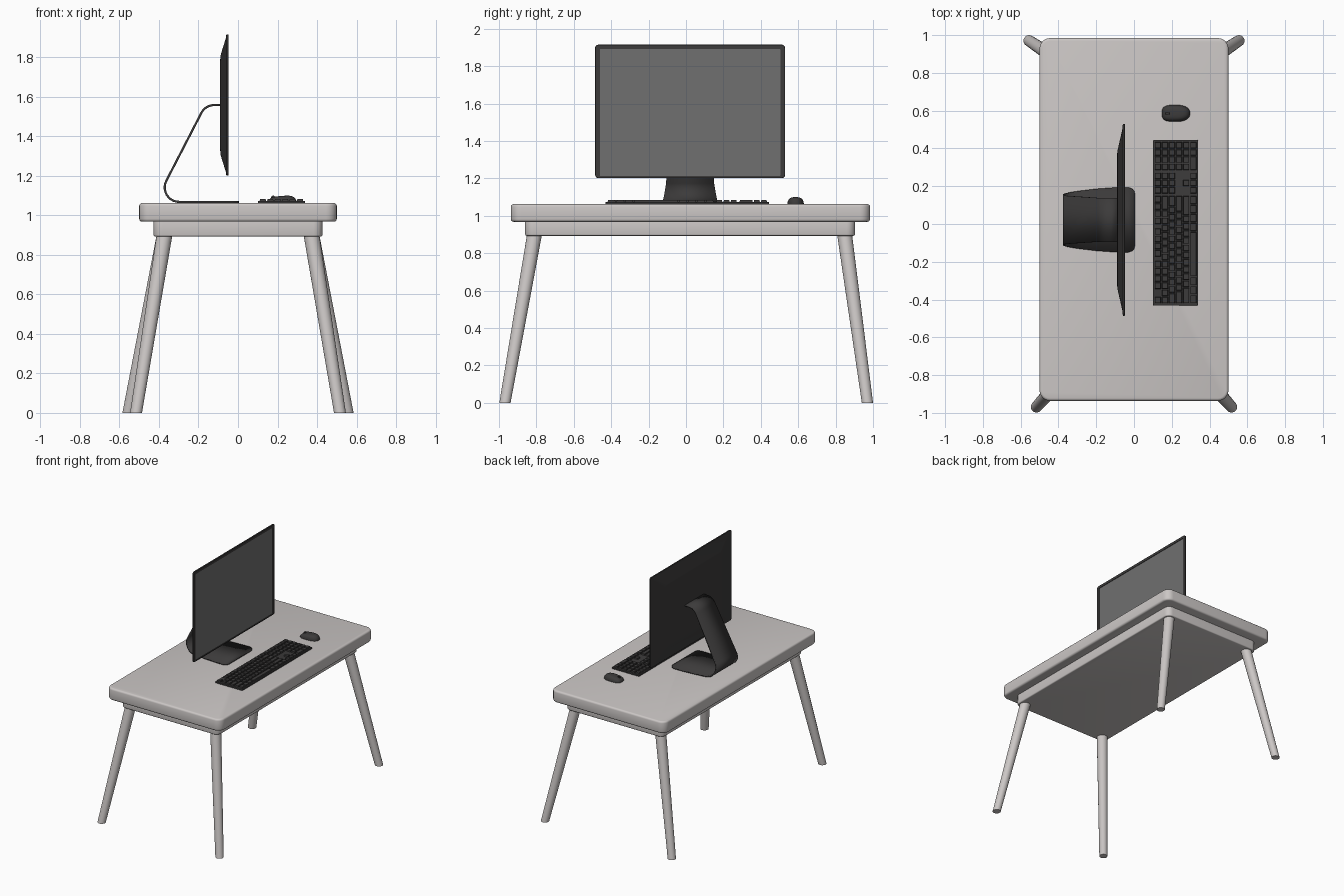
import bpy, bmesh, math
from mathutils import Vector, Matrix

if "Cube" in bpy.data.objects:
    bpy.data.objects.remove(bpy.data.objects["Cube"])

CY = 0.022  # centre of desk and monitor along y


def material(name, r, g, b):
    m = bpy.data.materials.new(name)
    m.diffuse_color = (r, g, b, 1)
    m.use_nodes = True
    m.node_tree.nodes["Principled BSDF"].inputs["Base Color"].default_value = m.diffuse_color
    return m


WOOD = material("pale_wood", 0.60, 0.57, 0.56)
DARK = material("dark_plastic", 0.045, 0.043, 0.043)
GLASS = material("screen_glass", 0.16, 0.16, 0.16)


def finish(name, bm, mat, angle=35):
    bmesh.ops.recalc_face_normals(bm, faces=bm.faces)
    me = bpy.data.meshes.new(name)
    bm.to_mesh(me)
    bm.free()
    me.materials.append(mat)
    ob = bpy.data.objects.new(name, me)
    bpy.context.collection.objects.link(ob)
    bpy.ops.object.select_all(action='DESELECT')
    ob.select_set(True)
    bpy.context.view_layer.objects.active = ob
    bpy.ops.object.shade_smooth_by_angle(angle=math.radians(angle))
    return ob


def rounded_rect(ca, cb, ha, hb, r, n=6):
    pts = []
    for k, (sa, sb) in enumerate([(1, 1), (-1, 1), (-1, -1), (1, -1)]):
        for i in range(n + 1):
            t = math.pi / 2 * (k + i / n)
            pts.append((ca + sa * (ha - r) + r * math.cos(t),
                        cb + sb * (hb - r) + r * math.sin(t)))
    return pts


def loft(name, loops, mat, angle=35):
    bm = bmesh.new()
    rings = [[bm.verts.new(p) for p in loop] for loop in loops]
    n = len(rings[0])
    for a, b in zip(rings, rings[1:]):
        for i in range(n):
            bm.faces.new((a[i], a[(i + 1) % n], b[(i + 1) % n], b[i]))
    bm.faces.new(rings[0])
    bm.faces.new(rings[-1])
    return finish(name, bm, mat, angle)


def slab(name, cx, cy, hx, hy, z0, z1, r, e, mat, n=6):
    """Rounded slab lying flat, with rounded top and bottom edges."""
    arc = [(e * (1 - math.sin(t)), e * (1 - math.cos(t)))
           for t in (0, math.pi / 6, math.pi / 3, math.pi / 2)]
    prof = [(i, z0 + d) for i, d in arc] + [(i, z1 - d) for i, d in reversed(arc)]
    loops = [[(x, y, z) for x, y in rounded_rect(cx, cy, hx - i, hy - i, r - i, n)]
             for i, z in prof]
    return loft(name, loops, mat)


# Desk top and apron
slab("table_top", 0, CY + 0.002, 0.50, 0.96, 0.968, 1.062, 0.055, 0.014, WOOD)
slab("apron", 0, CY, 0.427, 0.882, 0.893, 0.975, 0.045, 0.008, WOOD)

# Splayed tapered legs, cut flat at the floor
for side, sx in (("left", -1), ("right", 1)):
    for end, top, foot in (("front", (0.372, -0.81), (0.516, -0.968)),
                           ("back", (0.372, 0.848), (0.555, 0.970))):
        loops = []
        for (x, y), r, z in ((foot, 0.030, 0), (top, 0.040, 0.90)):
            loops.append([(sx * x + r * math.cos(a), y + r * math.sin(a), z)
                          for a in (2 * math.pi * i / 24 for i in range(24))])
        loft(f"{end}_{side}_leg", loops, WOOD)

# Monitor housing: bulged back, thin rim, recessed front
MZ, HY, HZ = 1.558, 0.508, 0.357


def panel_loop(x, iy, iz, r, dz=0):
    return [(x, y, z) for y, z in rounded_rect(CY, MZ + dz, HY - iy, HZ - iz, r, 4)]


loft("monitor_housing", [
    panel_loop(-0.090, 0.165, 0.125, 0.03),
    panel_loop(-0.087, 0.140, 0.100, 0.03),
    panel_loop(-0.062, 0.030, 0.020, 0.02),
    panel_loop(-0.059, 0.0, 0.0, 0.018),
    panel_loop(-0.050, 0.0, 0.0, 0.018),
    panel_loop(-0.048, 0.002, 0.002, 0.016),
    panel_loop(-0.048, 0.025, 0.016, 0.004, -0.006),
    panel_loop(-0.052, 0.025, 0.016, 0.004, -0.006)], DARK, 20)
loft("screen", [panel_loop(-0.054, 0.026, 0.017, 0.004, -0.006),
                panel_loop(-0.0505, 0.026, 0.017, 0.004, -0.006)], GLASS)


# Bent sheet stand
def fillet(a, c, b, t, n=10):
    """Arc points rounding corner c, with tangent length t."""
    a, c, b = Vector(a), Vector(c), Vector(b)
    u, v = (a - c).normalized(), (b - c).normalized()
    half = u.angle(v) / 2
    r = t * math.tan(half)
    mid = c + (u + v).normalized() * (t / math.cos(half))
    start = c + u * t - mid
    sweep = math.pi - 2 * half
    sign = 1 if start.x * (v * t + c - mid).y - start.y * (v * t + c - mid).x > 0 else -1
    return [mid + Matrix.Rotation(sign * sweep * i / n, 2) @ start for i in range(n + 1)]


P, A, B, E = (0.005, 1.068), (-0.418, 1.068), (-0.165, 1.558), (-0.085, 1.558)
path = [(0.005, 1.068, 0.135), (0.002, 1.068, 0.152), (-0.008, 1.068, 0.164),
        (-0.03, 1.068, 0.172), (-0.10, 1.068, 0.171), (-0.20, 1.068, 0.164),
        (-0.25, 1.068, 0.158)]
bend = fillet(P, A, B, 0.12)
path += [(p.x, p.y, 0.152 - 0.024 * i / 10) for i, p in enumerate(bend)]
path += [(p.x, p.y, 0.116) for p in fillet(A, B, E, 0.045)]
path.append((*E, 0.116))
bm = bmesh.new()
rows = [[bm.verts.new((x, CY + s * w, z)) for s in (-1, 1)] for x, z, w in path]
for a, b in zip(rows, rows[1:]):
    bm.faces.new((a[0], a[1], b[1], b[0]))
stand = finish("monitor_stand", bm, DARK)
mod = stand.modifiers.new("thickness", 'SOLIDIFY')
mod.thickness, mod.offset = 0.011, 0

# Keyboard base
slab("keyboard_base", 0.22, 0.007, 0.12, 0.438, 1.062, 1.073, 0.006, 0.002, DARK, 3)

# Keys: widths in key units, negative numbers are gaps
NAV, PAD = [-.25, 1, 1, 1, -.25], [1, 1, 1, 1]
layout = [
    [1, -1] + [1] * 4 + [-.5] + [1] * 4 + [-.5] + [1] * 4 + NAV + PAD,
    [1] * 13 + [2] + NAV + PAD,
    [1.5] + [1] * 12 + [1.5] + NAV + PAD,
    [1.75] + [1] * 11 + [2.25, -3.5] + PAD,
    [2.25] + [1] * 10 + [2.75, -1.25, 1, -1.25] + PAD,
    [1.25] * 3 + [6.25] + [1.25] * 4 + NAV + [2, 1, 1]]
bm = bmesh.new()
U, ROW = 0.858 / 22.5, 0.226 / 6
for r, row in enumerate(layout):
    y, x = -0.422, 0.107 + ROW * (r + 0.5)
    for w in row:
        if w > 0:
            res = bmesh.ops.create_cube(bm, size=1)
            for v in res["verts"]:
                inset = 0.005 if v.co.z > 0 else 0.0025
                v.co = (x + 2 * v.co.x * (ROW / 2 - inset),
                        y + w * U / 2 + 2 * v.co.y * (w * U / 2 - inset),
                        1.083 if v.co.z > 0 else 1.071)
        y += abs(w) * U
finish("keyboard_keys", bm, DARK)

# Mouse: rounded shell, squarer at the button end, with a wheel
loops = []
for i in range(9):
    t = i / 8 * math.pi / 2 * 0.96
    s, z = math.cos(t) ** 0.55, 1.062 + 0.036 * math.sin(t)
    ring = []
    for k in range(40):
        a = 2 * math.pi * k / 40
        c, d = math.cos(a), math.sin(a)
        p = 0.85 if c > 0 else 0.6
        px = math.copysign(abs(c) ** p, c)
        py = math.copysign(abs(d) ** p, d)
        ring.append((0.2225 + 0.0745 * s * px, 0.586 + 0.044 * s * py,
                     z + 0.10 * (s * px * 0.06) * math.sin(t)))
    loops.append(ring)
loft("mouse_body", loops, DARK, 50)
loops = [[(0.178 + 0.011 * math.cos(a), 0.586 + dy, 1.089 + 0.011 * math.sin(a))
          for a in (2 * math.pi * k / 20 for k in range(20))] for dy in (-0.005, 0.005)]
loft("mouse_wheel", loops, DARK)
